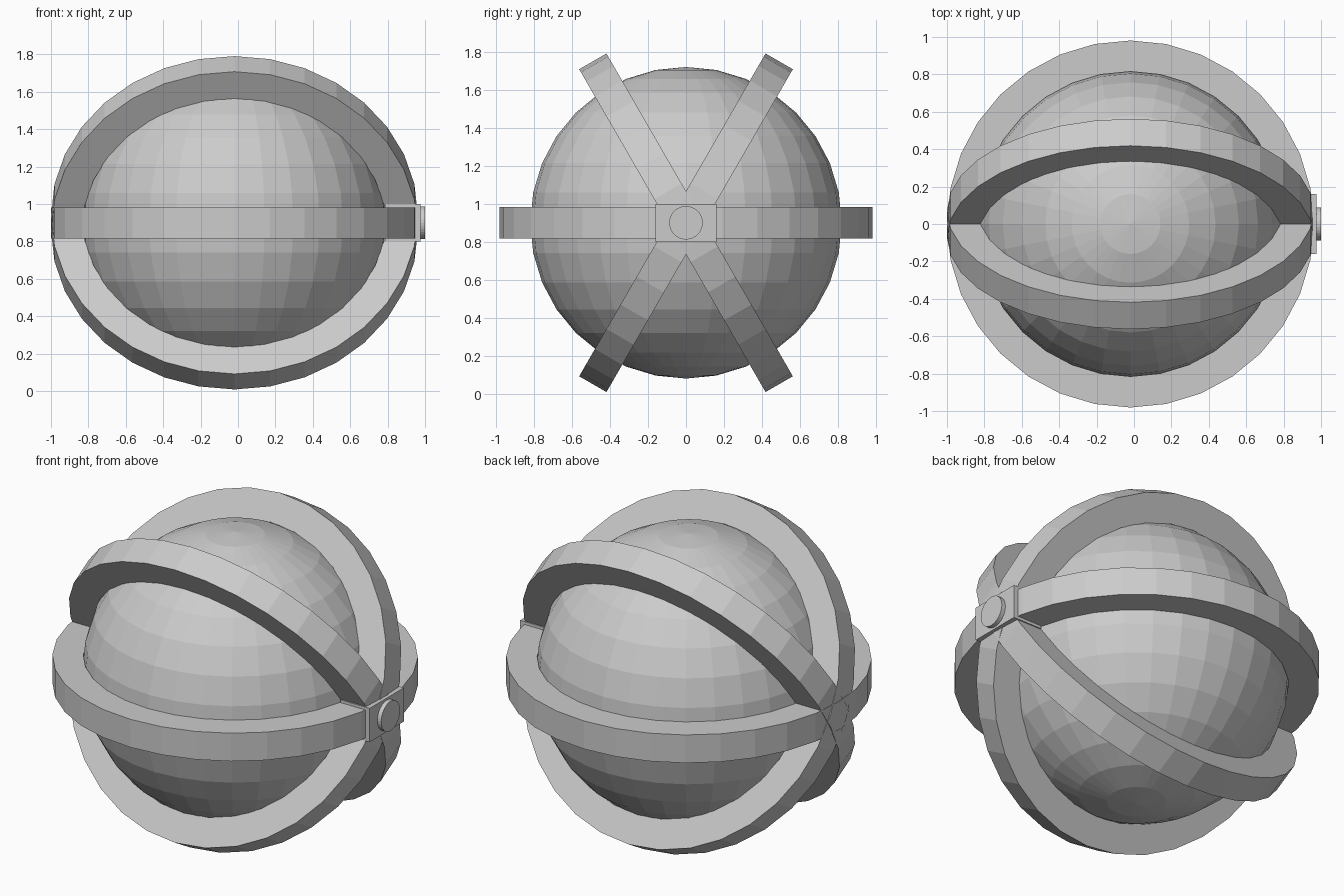
import bpy, bmesh, math
from mathutils import Matrix, Vector

if "Cube" in bpy.data.objects:
    bpy.data.objects.remove(bpy.data.objects["Cube"], do_unlink=True)

CENTRE = Vector((-0.019, 0, 0.9))
SEGMENTS = 32
GREY = (0.6, 0.6, 0.6, 1)

grey = bpy.data.materials.new("plain grey")
grey.use_nodes = True
grey.diffuse_color = GREY
grey.node_tree.nodes["Principled BSDF"].inputs["Base Color"].default_value = GREY


def add_object(name, bm, location):
    """Turn a bmesh into a flat-shaded grey object."""
    bmesh.ops.recalc_face_normals(bm, faces=bm.faces)
    mesh = bpy.data.meshes.new(name)
    bm.to_mesh(mesh)
    bm.free()
    mesh.materials.append(grey)
    obj = bpy.data.objects.new(name, mesh)
    obj.location = location
    bpy.context.collection.objects.link(obj)
    return obj


def add_ring(name, tilt, outer=0.981, inner=0.815, height=0.166):
    """Square-section band, tilted about the hub axis."""
    bm = bmesh.new()
    h = height / 2
    section = [(inner, -h), (outer, -h), (outer, h), (inner, h)]
    loops = []
    for i in range(SEGMENTS):
        a = math.tau * i / SEGMENTS
        loops.append([bm.verts.new((r * math.cos(a), r * math.sin(a), z))
                      for r, z in section])
    for i, loop in enumerate(loops):
        nxt = loops[(i + 1) % SEGMENTS]
        for j in range(4):
            k = (j + 1) % 4
            bm.faces.new((loop[j], nxt[j], nxt[k], loop[k]))
    ring = add_object(name, bm, CENTRE)
    ring.rotation_euler.x = math.radians(tilt)


# Inner ball
bm = bmesh.new()
bmesh.ops.create_uvsphere(bm, u_segments=SEGMENTS, v_segments=16, radius=0.82)
add_object("ball", bm, CENTRE)

# Three bands crossing on the x axis
for name, tilt in (("level_ring", 0), ("front_tilted_ring", 60), ("back_tilted_ring", -60)):
    add_ring(name, tilt)

# Hub block where the bands meet
bm = bmesh.new()
bmesh.ops.create_cube(bm, size=1, matrix=Matrix.Diagonal((0.19, 0.32, 0.2, 1)))
add_object("hub_block", bm, (0.88, 0, 0.9))

# Round button on the hub
bm = bmesh.new()
bmesh.ops.create_cone(bm, cap_ends=True, segments=SEGMENTS, radius1=0.088,
                      radius2=0.088, depth=0.06,
                      matrix=Matrix.Rotation(math.pi / 2, 4, "Y"))
add_object("hub_button", bm, (0.97, 0, 0.9))
